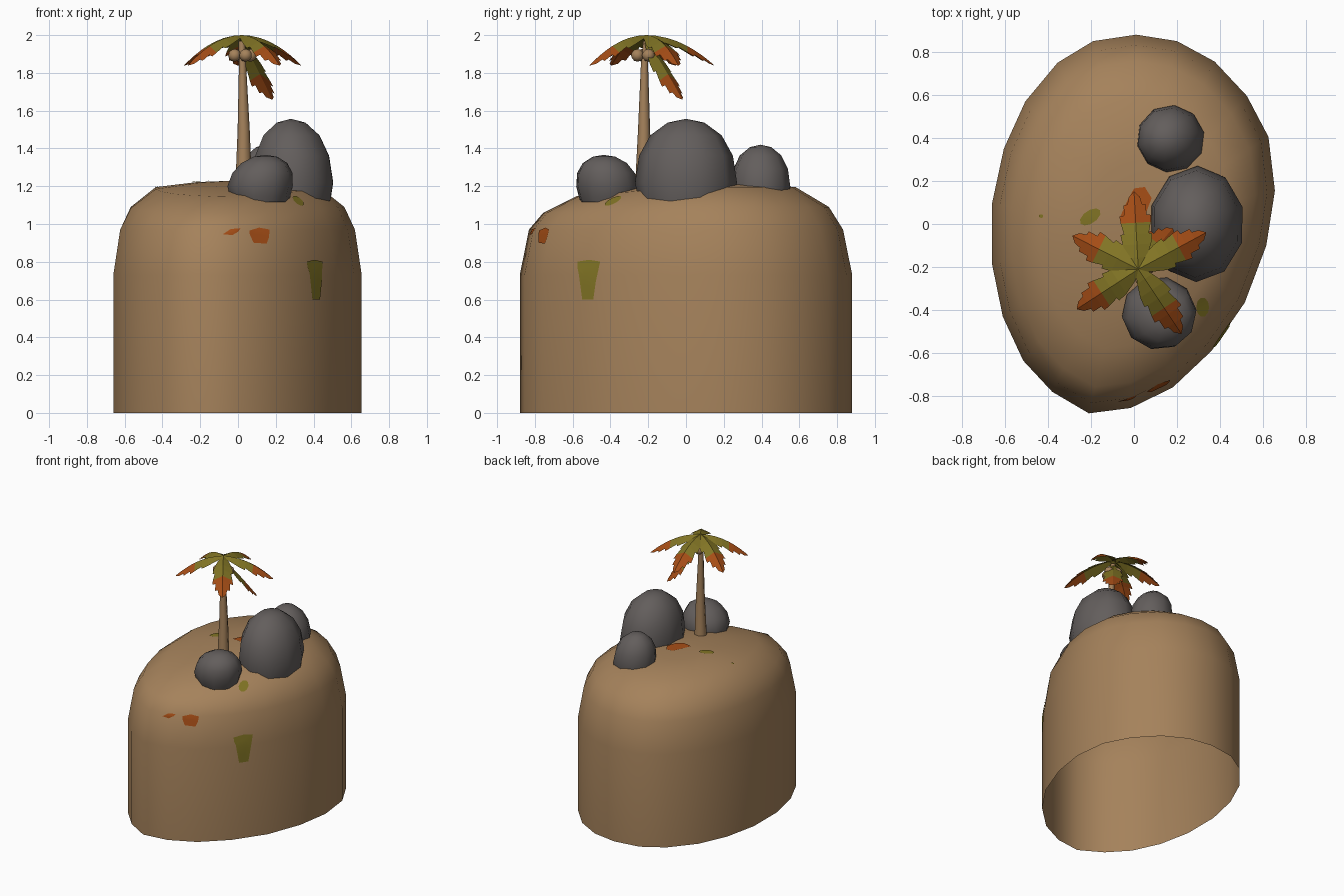
import bpy, bmesh, math
from mathutils import Vector
from mathutils.bvhtree import BVHTree

if "Cube" in bpy.data.objects:
    bpy.data.objects.remove(bpy.data.objects["Cube"])


def material(name, rgb):
    m = bpy.data.materials.new(name)
    m.diffuse_color = (*rgb, 1)
    m.use_nodes = True
    m.node_tree.nodes["Principled BSDF"].inputs["Base Color"].default_value = m.diffuse_color
    return m


SAND = material("sand brown", (0.376, 0.223, 0.105))
ROCK = material("rock grey", (0.125, 0.112, 0.108))
OLIVE = material("olive green", (0.22, 0.175, 0.018))
ORANGE = material("burnt orange", (0.38, 0.075, 0.008))


def add_object(name, verts, faces, mats, smooth=True, slots=None):
    me = bpy.data.meshes.new(name)
    me.from_pydata([tuple(v) for v in verts], [], faces)
    for m in mats:
        me.materials.append(m)
    for i, p in enumerate(me.polygons):
        p.use_smooth = smooth
        if slots:
            p.material_index = slots[i]
    ob = bpy.data.objects.new(name, me)
    bpy.context.collection.objects.link(ob)
    return ob


def loft(name, rings, mat, apex=None):
    """Skin rings of equal length, bottom to top, with an optional tip point."""
    n = len(rings[0])
    verts = [v for r in rings for v in r]
    faces = [(k * n + i, k * n + (i + 1) % n, (k + 1) * n + (i + 1) % n, (k + 1) * n + i)
             for k in range(len(rings) - 1) for i in range(n)]
    if apex:
        top = (len(rings) - 1) * n
        verts.append(apex)
        faces += [(top + i, top + (i + 1) % n, len(verts) - 1) for i in range(n)]
    return add_object(name, verts, faces, [mat])


# Island: egg-shaped outline, straight wall, rounded shoulder, open underneath
OUTLINE = [(0.01, 0.88), (0.20, 0.85), (0.375, 0.755), (0.525, 0.595), (0.625, 0.405),
           (0.655, 0.155), (0.615, -0.10), (0.515, -0.365), (0.36, -0.59), (0.18, -0.76),
           (-0.015, -0.855), (-0.21, -0.88), (-0.38, -0.78), (-0.515, -0.635), (-0.61, -0.43),
           (-0.66, -0.185), (-0.66, 0.095), (-0.605, 0.35), (-0.505, 0.57), (-0.355, 0.75),
           (-0.19, 0.85)][::-1]
rings = []
for s, z, dip in [(1, 0, 0), (1, 0.73, 0), (0.945, 0.97, 0), (0.86, 1.09, 0.5),
                  (0.66, 1.195, 1), (0.33, 1.222, 1)]:
    rings.append([(x * s, y * s, z - dip * 0.05 * max(0, -y * s / 0.6)) for x, y in OUTLINE])
island = loft("island", rings, SAND, (0, 0, 1.23))
bvh = BVHTree.FromPolygons([v.co for v in island.data.vertices],
                           [tuple(p.vertices) for p in island.data.polygons])


# Rocks: rounded domes set into the ground
def rock(name, centre, radii, turn, peak):
    c, r = Vector(centre), Vector(radii)
    rr = []
    for s, h in [(0.86, -0.5), (0.92, -0.33), (1, 0), (0.92, 0.42), (0.7, 0.74), (0.36, 0.94)]:
        shift = max(h, 0)
        rr.append([(c.x + r.x * s * math.cos(a) + peak[0] * shift,
                    c.y + r.y * s * math.sin(a) + peak[1] * shift, c.z + r.z * h)
                   for a in [math.tau * i / 10 + turn for i in range(10)]])
    loft(name, rr, ROCK, (c.x + peak[0], c.y + peak[1], c.z + r.z))


rock("large_rock", (0.292, 0, 1.22), (0.222, 0.27, 0.337), 0.3, (-0.012, 0))
rock("front_rock", (0.117, -0.415, 1.2), (0.174, 0.17, 0.166), 0.1, (0.03, -0.02))
rock("back_rock", (0.17, 0.395, 1.2), (0.158, 0.158, 0.22), 0.2, (-0.02, 0))

# Palm trunk: tapered and leaning a little
rings = []
for x, y, z, r in [(0.03, -0.225, 1.12, 0.05), (0.03, -0.225, 1.25, 0.042),
                   (0.03, -0.222, 1.5, 0.032), (0.024, -0.22, 1.84, 0.019),
                   (0.02, -0.21, 1.97, 0.017)]:
    rings.append([(x + r * math.cos(math.tau * i / 8), y + r * math.sin(math.tau * i / 8), z)
                  for i in range(8)])
loft("palm_trunk", rings, SAND)

# Coconuts under the crown
for i in range(4):
    a = math.tau * i / 4 - 1.2
    bm = bmesh.new()
    bmesh.ops.create_icosphere(bm, subdivisions=2, radius=0.034)
    bmesh.ops.translate(bm, verts=bm.verts, vec=(0.024 + 0.045 * math.cos(a),
                                                 -0.215 + 0.045 * math.sin(a), 1.893))
    me = bpy.data.meshes.new("coconut")
    bm.to_mesh(me)
    bm.free()
    me.materials.append(SAND)
    me.shade_smooth()
    bpy.context.collection.objects.link(bpy.data.objects.new(f"coconut_{i + 1}", me))

# Palm leaves: ridged blades with notched edges, green inside and orange at the tip
BLADE = [(0, 0.015), (0.15, 0.042), (0.32, 0.066), (0.45, 0.074), (0.46, 0.058), (0.6, 0.07),
         (0.69, 0.074), (0.70, 0.052), (0.83, 0.052), (0.84, 0.034), (0.93, 0.026), (1, 0.002)]


def leaf(name, tip, top, power):
    base = Vector((0.02, -0.21, 0))
    run = Vector((tip[0], tip[1], 0)) - base
    side = Vector((-run.y, run.x, 0)).normalized()
    verts, faces, slots = [], [], []
    for t, w in BLADE:
        mid = base + run * t
        mid.z = top - (top - tip[2]) * t ** power
        edge = Vector((0, 0, -0.5 * w))
        verts += [mid + side * w + edge, mid, mid - side * w + edge]
    for k in range(len(BLADE) - 1):
        a = k * 3
        faces += [(a, a + 1, a + 4, a + 3), (a + 1, a + 2, a + 5, a + 4)]
        slots += [int(BLADE[k][0] >= 0.6)] * 2
    add_object(name, verts, faces, [OLIVE, ORANGE], False, slots)


for i, (x, y) in enumerate([(0.0, 0.15), (0.335, -0.04), (0.22, -0.51),
                            (-0.265, -0.395), (-0.285, -0.055)]):
    leaf(f"palm_leaf_{i + 1}", (x, y, 1.84), 2.0, 2)
leaf("drooping_leaf", (0.18, -0.02, 1.66), 1.97, 1.1)


# Ground patches: thin plates laid on the island, outlined in the front or top view
def patch(name, mat, view, pts):
    n = len(pts)
    cu, cv = sum(p[0] for p in pts) / n, sum(p[1] for p in pts) / n
    flat = [(cu + (u - cu) * s, cv + (v - cv) * s) for s in (1, 0.5) for u, v in pts] + [(cu, cv)]
    verts = []
    for u, v in flat:
        if view == "front":
            hit = bvh.ray_cast(Vector((u, -3, v)), Vector((0, 1, 0)))
            out = Vector((0, -1, 0))
        else:
            hit = bvh.ray_cast(Vector((u, v, 3)), Vector((0, 0, -1)))
            out = Vector((0, 0, 1))
        nrm = hit[1] if hit[1].dot(out) > 0 else -hit[1]
        verts.append(hit[0] + nrm * 0.005)
    faces = [(i, (i + 1) % n, n + (i + 1) % n, n + i) for i in range(n)]
    faces += [(n + i, n + (i + 1) % n, 2 * n) for i in range(n)]
    if view == "top":
        faces = faces if sum(pts[i][0] * pts[(i + 1) % n][1] - pts[(i + 1) % n][0] * pts[i][1]
                             for i in range(n)) > 0 else [f[::-1] for f in faces]
    add_object(name, verts, faces, [mat])


def oval(cu, cv, a, b, turn=0.0):
    c, s = math.cos(turn), math.sin(turn)
    return [(cu + a * math.cos(q) * c - b * math.sin(q) * s,
             cv + a * math.cos(q) * s + b * math.sin(q) * c)
            for q in [math.tau * i / 10 for i in range(10)]]


patch("wall_moss", OLIVE, "front", [(0.39, 0.6), (0.43, 0.6), (0.44, 0.7), (0.443, 0.8),
                                    (0.40, 0.81), (0.36, 0.8), (0.365, 0.77), (0.375, 0.74)])
patch("front_clay", ORANGE, "front", [(0.08, 0.9), (0.15, 0.895), (0.162, 0.93), (0.165, 0.97),
                                      (0.11, 0.978), (0.06, 0.965), (0.06, 0.945)])
patch("front_clay_streak", ORANGE, "front", [(-0.08, 0.945), (-0.03, 0.94), (0.0, 0.96),
                                             (0.012, 0.975), (-0.04, 0.97)])
patch("rock_moss", OLIVE, "top", oval(0.317, -0.385, 0.03, 0.045))
patch("top_moss", OLIVE, "top", oval(-0.203, 0.033, 0.055, 0.03, 0.6))
patch("top_moss_dot", OLIVE, "top", oval(-0.43, 0.037, 0.009, 0.009))
patch("top_clay", ORANGE, "top", [(0.0, 0.02), (0.055, 0.05), (0.082, 0.12), (0.05, 0.172),
                                  (0.0, 0.165), (-0.035, 0.1), (-0.065, 0.03)])
